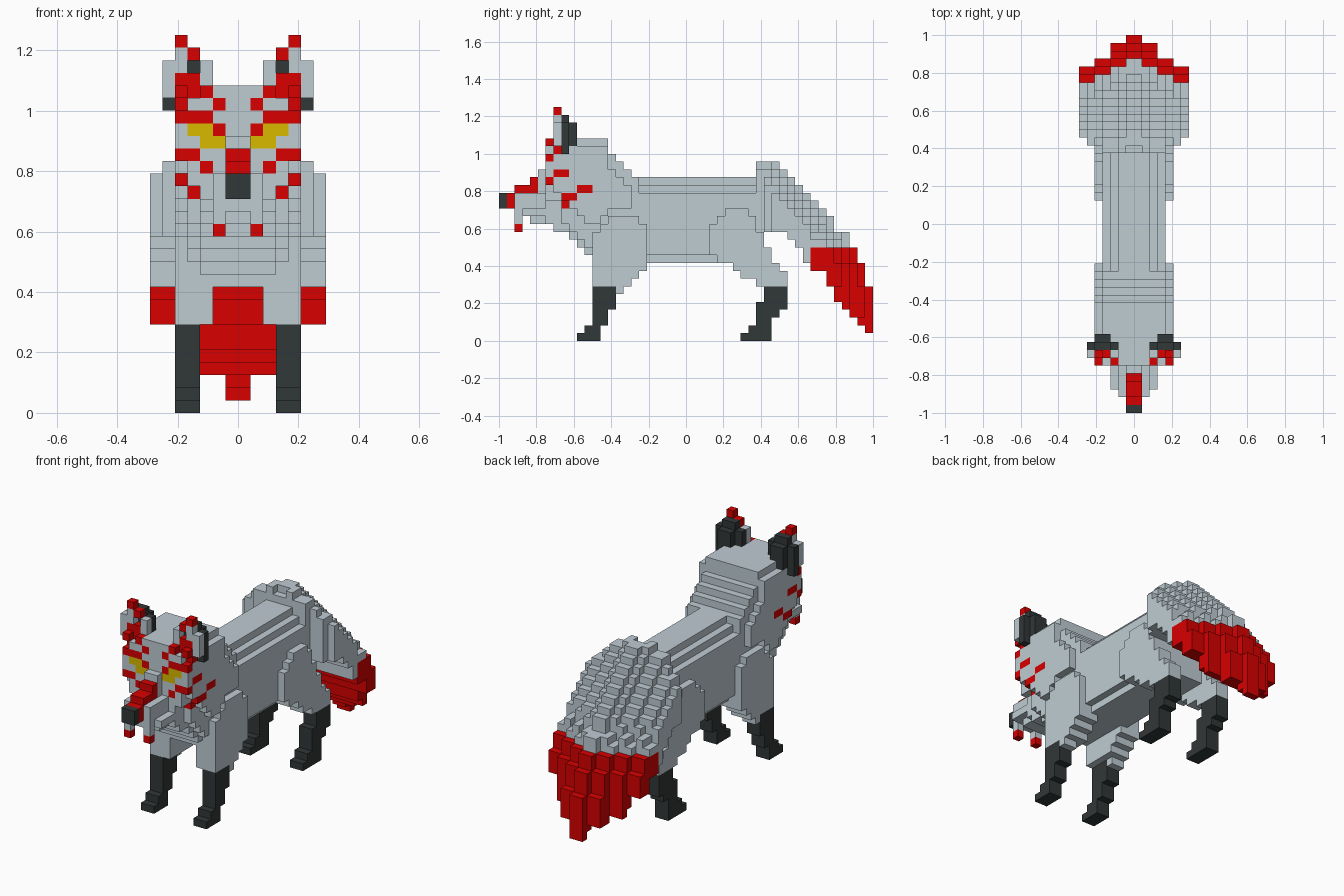
import bpy, bmesh

if "Cube" in bpy.data.objects:
    bpy.data.objects.remove(bpy.data.objects["Cube"], do_unlink=True)

V = 1 / 24  # edge of one block
GREY, RED, DARK, YELLOW = range(4)


def material(name, rgb):
    m = bpy.data.materials.new(name)
    m.use_nodes = True
    m.diffuse_color = (*rgb, 1)
    m.node_tree.nodes["Principled BSDF"].inputs["Base Color"].default_value = (*rgb, 1)
    return m


MATS = [material("grey fur", (0.52, 0.605, 0.65)), material("red marking", (0.69, 0.0, 0.0)),
        material("dark fur", (0.031, 0.038, 0.038)), material("yellow eye", (0.69, 0.49, 0.0))]

taken = {}   # block -> colour, over all parts
parts = {}   # part name -> its blocks


def box(part, x0, x1, y0, y1, z0, z1, col=GREY, sides=(1, -1)):
    """Fill blocks with x0 <= |x| < x1 on the given sides, skipping used blocks."""
    cells = parts.setdefault(part, set())
    for s in sides:
        for x in range(x0, x1):
            for y in range(y0, y1):
                for z in range(z0, z1):
                    c = (x if s > 0 else -1 - x, y, z)
                    if c not in taken:
                        taken[c] = col
                        cells.add(c)


def paint(part, x0, x1, z, col, ys=None):
    """Colour the foremost blocks of a row, or the blocks within a y range."""
    for x in range(x0, x1):
        for cx in (x, -1 - x):
            depth = sorted(c[1] for c in parts[part] if c[0] == cx and c[2] == z)
            for y in depth[:1] if ys is None else [d for d in depth if ys[0] <= d < ys[1]]:
                taken[(cx, y, z)] = col


def build(name):
    """Turn the blocks of a part into a mesh of their exposed faces."""
    bm = bmesh.new()
    verts = {}

    def vert(p):
        if p not in verts:
            verts[p] = bm.verts.new([k * V for k in p])
        return verts[p]

    for c in sorted(parts[name]):
        for axis in range(3):
            for d in (0, 1):
                n = list(c)
                n[axis] += 2 * d - 1
                if tuple(n) in taken:
                    continue
                quad = []
                for a, b in ((0, 0), (1, 0), (1, 1), (0, 1))[::1 if d else -1]:
                    p = list(c)
                    p[axis] += d
                    p[(axis + 1) % 3] += a
                    p[(axis + 2) % 3] += b
                    quad.append(vert(tuple(p)))
                bm.faces.new(quad).material_index = taken[c]
    me = bpy.data.meshes.new(name)
    bm.to_mesh(me)
    bm.free()
    for m in MATS:
        me.materials.append(m)
    bpy.context.collection.objects.link(bpy.data.objects.new(name, me))


# Head and neck: stepped slices from the face back to the shoulders
HB = {-18: 15, -17: 14, -16: 14, -15: 13, -14: 12, -13: 11}
HT = {-10: 24, -9: 23, -8: 22, -7: 21}
for y in range(-18, -6):
    b, t = HB.get(y, 11), HT.get(y, 26)
    inner = 25 if y < -16 else t
    box("head", 0, 2, y, y + 1, b, t)
    box("head", 2, 3, y, y + 1, b, inner)
    box("head", 3, 4, y, y + 1, 18 if y < -16 else b + 1, inner)

# Cheeks: bottom and top of the outer layer, from the face backwards
CHEEK = [(20, 24), (19, 25), (18, 25), (17, 25), (16, 25), (15, 25), (15, 25), (16, 25),
         (17, 22), (17, 21), (17, 20)]
for i, (z0, z1) in enumerate(CHEEK):
    box("head", 4, 5, i - 18, i - 17, z0, z1)

# Face markings: x from, x to, height, colour
for x0, x1, z, col in [(4, 5, 24, RED), (1, 2, 24, RED), (2, 5, 23, RED), (2, 4, 22, YELLOW),
                       (1, 2, 22, RED), (1, 3, 21, YELLOW), (3, 5, 20, RED), (2, 3, 19, RED),
                       (4, 5, 18, RED), (3, 4, 17, RED)]:
    paint("head", x0, x1, z, col)
# Cheek stripes
for y0, y1, z in [(-17, -15, 21), (-14, -12, 19), (-16, -14, 18)]:
    paint("head", 4, 5, z, RED, (y0, y1))
# Brow tufts
box("brow", 2, 3, -18, -17, 25, 26, RED)
box("brow", 4, 5, -18, -17, 25, 26, RED)

# Muzzle, bridge, nose and fangs
box("nose_bridge", 0, 1, -19, -18, 19, 22)
box("nose_bridge", 0, 1, -20, -19, 19, 21, RED)
box("nose_bridge", 0, 1, -22, -20, 19, 20, RED)
box("nose_bridge", 0, 1, -23, -22, 17, 19, RED)
box("nose", 0, 1, -24, -23, 17, 19, DARK)
box("muzzle", 0, 2, -22, -20, 16, 19)
box("muzzle", 0, 2, -20, -18, 15, 19)
box("muzzle", 2, 3, -21, -18, 16, 17)
box("fangs", 1, 2, -22, -21, 15, 16, GREY)
box("fangs", 1, 2, -22, -21, 14, 15, RED)

# Ears: patterned front plate with a dark back
for name, s in (("left_ear", (1,)), ("right_ear", (-1,))):
    for x0, x1, y, z0, z1, col in [
            (3, 5, -17, 25, 27, RED), (2, 3, -17, 25, 26, RED), (2, 3, -17, 26, 28, GREY),
            (4, 5, -17, 27, 29, GREY), (5, 6, -17, 25, 28, GREY), (3, 4, -17, 28, 29, RED),
            (4, 5, -17, 29, 30, RED), (2, 6, -16, 24, 28, DARK), (3, 5, -16, 28, 29, DARK),
            (3, 5, -15, 24, 28, DARK)]:
        box(name, x0, x1, y, y + 1, z0, z1, col, s)

# Torso with a stepped back and belly
for x0, x1, z0, z1 in [(0, 2, 10, 21), (2, 3, 10, 20), (3, 4, 11, 19)]:
    box("torso", x0, x1, -12, 10, z0, z1)

# Legs: front and back y of each block row, from the ground up
FRONT = [(-14, -11), (-13, -11), (-12, -10), (-12, -10), (-12, -9), (-12, -9), (-12, -8), (-12, -7),
         (-12, -6), (-12, -5), (-12, -5), (-12, -5), (-12, -5), (-12, -5), (-11, -5), (-10, -6)]
REAR = [(7, 11), (8, 11), (9, 11), (9, 12), (9, 13), (10, 13), (10, 13), (9, 13), (7, 13), (6, 12),
        (4, 11), (3, 11), (3, 10), (3, 10), (3, 9), (4, 9), (5, 8)]
for label, rows in (("front", FRONT), ("rear", REAR)):
    for side, s in (("left", (1,)), ("right", (-1,))):
        for z, (y0, y1) in enumerate(rows):
            inner = 2 if label == "front" and z >= 7 else 3
            box(f"{side}_{label}_leg", inner, 5, y0, y1, z, z + 1, DARK if z < 7 else GREY, s)
for side in ("left", "right"):
    paint(f"{side}_front_leg", 3, 5, 6, GREY, (-9, -8))

# Bushy tail: top and bottom height of the middle slices, from y = 9 backwards
TOP = [22, 23, 23, 22, 21, 20, 19, 18, 17, 16, 14, 14, 12, 10, 7]
LOW = [14, 14, 14, 14, 13, 12, 10, 9, 9, 7, 5, 4, 3, 2, 1]
# Strands, middle to side: first y, end y, backward shift, drop, highest top, lowest bottom
STRANDS = [(9, 24, 0, 0, 23, 1), (9, 23, 1, 0, 23, 3), (9, 23, 1, 1, 22, 3), (9, 21, 2, 0, 22, 4),
           (10, 21, 2, 1, 21, 4), (10, 20, 3, 0, 20, 7), (11, 20, 3, 1, 19, 7)]
for x, (ya, yb, shift, drop, cap, floor) in enumerate(STRANDS):
    for y in range(ya, yb):
        i = y - 9
        t = TOP[min(i + shift, 14)]
        t = min(t - drop if t > 13 else t, cap)
        box("tail", x, x + 1, y, y + 1, max(LOW[i], floor), t)
for c in parts["tail"]:
    if c[2] < 12 and c[1] >= 16:
        taken[c] = RED

for part in parts:
    build(part)
